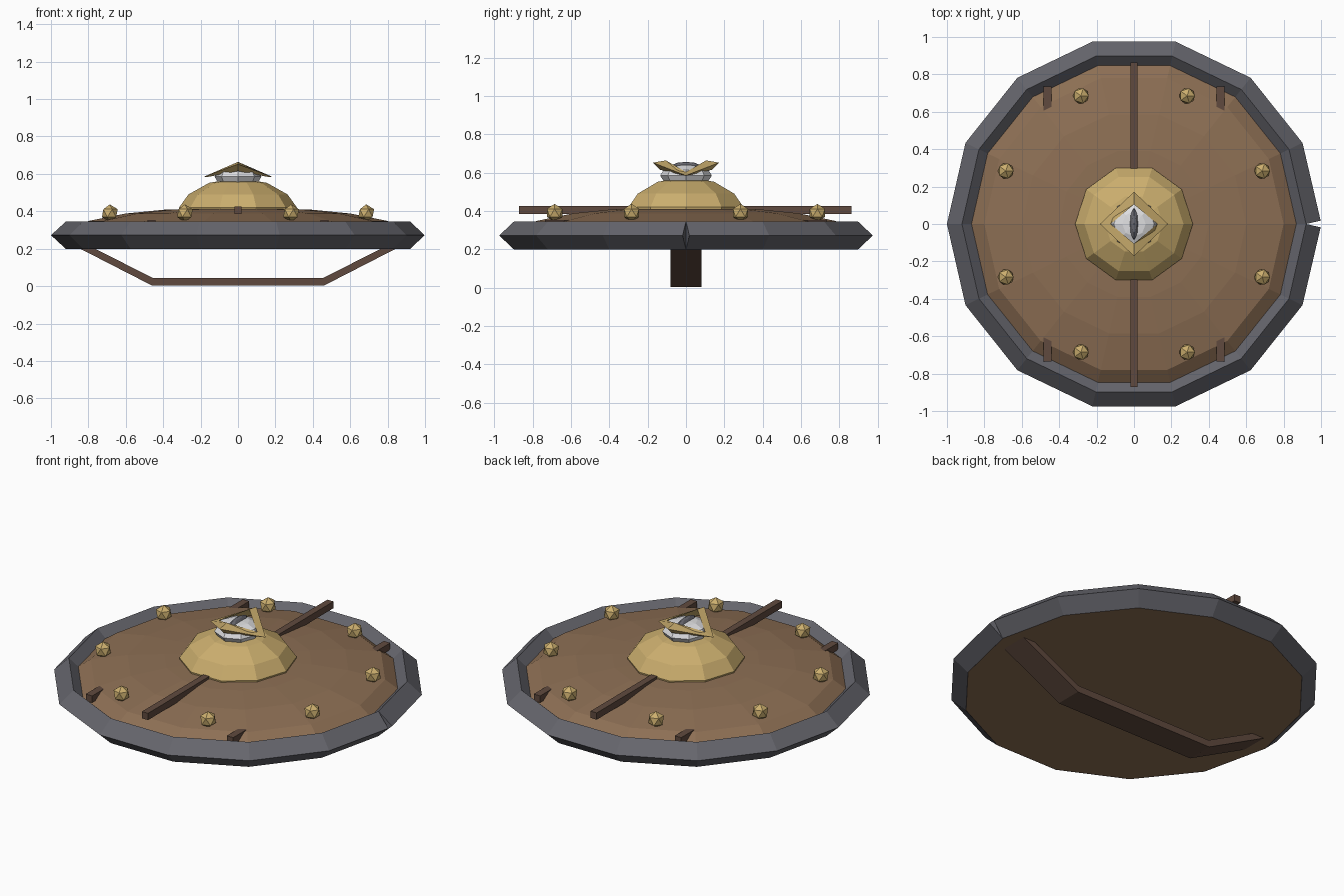
import bpy, bmesh, math
from math import sin, cos, pi, tau
from mathutils import Matrix, Vector

if "Cube" in bpy.data.objects:
    bpy.data.objects.remove(bpy.data.objects["Cube"])


def srgb(r, g, b):
    return [((c / 255 + 0.055) / 1.055) ** 2.4 for c in (r, g, b)] + [1]


def material(name, rgb):
    m = bpy.data.materials.new(name)
    m.diffuse_color = srgb(*rgb)
    m.use_nodes = True
    m.node_tree.nodes["Principled BSDF"].inputs["Base Color"].default_value = m.diffuse_color
    return m


WOOD = material("wood brown", (141, 111, 84))
DARK = material("dark wood", (96, 74, 62))
GOLD = material("brass", (203, 174, 110))
IRON = material("iron grey", (101, 101, 108))
WHITE = material("eye white", (222, 222, 224))


def finish(name, bm, mat):
    bmesh.ops.recalc_face_normals(bm, faces=bm.faces)
    me = bpy.data.meshes.new(name)
    bm.to_mesh(me)
    bm.free()
    me.materials.append(mat)
    ob = bpy.data.objects.new(name, me)
    bpy.context.collection.objects.link(ob)
    return ob


def loft(name, rings, mat, closed=False, caps=True):
    """Skin a list of equal point rings."""
    bm = bmesh.new()
    rows = [[bm.verts.new(p) for p in ring] for ring in rings]
    n = len(rows[0])
    for i in range(len(rows) if closed else len(rows) - 1):
        a, b = rows[i], rows[(i + 1) % len(rows)]
        for j in range(n):
            k = (j + 1) % n
            bm.faces.new((a[j], a[k], b[k], b[j]))
    if caps and not closed:
        bm.faces.new(rows[0])
        bm.faces.new(rows[-1])
    return finish(name, bm, mat)


def lathe(name, profile, sides, mat):
    return loft(name, [[(r * cos(tau * i / sides), r * sin(tau * i / sides), z)
                        for i in range(sides)] for r, z in profile], mat)


def box(name, center, size, mat):
    bm = bmesh.new()
    bmesh.ops.create_cube(bm, size=1, matrix=Matrix.Translation(center) @ Matrix.Diagonal((*size, 1)))
    return finish(name, bm, mat)


def ellipsoid(name, center, radii, segs, rings, mat):
    bm = bmesh.new()
    bmesh.ops.create_uvsphere(bm, u_segments=segs, v_segments=rings, radius=1,
                              matrix=Matrix.Translation(center) @ Matrix.Diagonal((*radii, 1)))
    return finish(name, bm, mat)


# Domed round board with a flat back
SIDES = 14
lathe("board", [(0.92, 0.199), (0.88, 0.29), (0.80, 0.348), (0.60, 0.388),
                (0.40, 0.408), (0.20, 0.415)], SIDES, WOOD)

# Iron rim: diamond section swept round the board, with a small open seam at +x
R, HALF_W, HALF_H, ZC = 0.92, 0.08, 0.0735, 0.272
rings = []
for k in range(SIDES + 1):
    a = tau * k / SIDES
    tilt = pi / SIDES * ((k == 0) - (k == SIDES))   # square-cut ends
    mid = Vector((R * cos(a), R * sin(a), ZC))
    out = Vector((cos(a + tilt), sin(a + tilt), 0))
    up = Vector((0, 0, HALF_H))
    rings.append([mid + out * HALF_W, mid + up, mid - out * HALF_W, mid - up])
loft("rim", rings, IRON)

# Wooden battens: one long one in the middle, two short-rising ones at the sides
box("middle_batten", (0, -0.003, 0.405), (0.04, 1.735, 0.04), DARK)
for s in (-1, 1):
    box("side_batten", (s * 0.462, 0, 0.333), (0.042, 1.47, 0.04), DARK)

# Bent arm strap on the back
outer = [(-0.85, 0.203), (-0.46, 0.003), (0.46, 0.003), (0.85, 0.203)]
inner = [(0.77, 0.203), (0.455, 0.043), (-0.455, 0.043), (-0.77, 0.203)]
bm = bmesh.new()
sides = [[bm.verts.new((x, y, z)) for x, z in outer + inner] for y in (-0.08, 0.08)]
for j in range(8):
    k = (j + 1) % 8
    bm.faces.new((sides[0][j], sides[0][k], sides[1][k], sides[1][j]))
for side in sides:
    for i in range(3):
        bm.faces.new((side[i], side[i + 1], side[6 - i], side[7 - i]))
finish("arm_strap", bm, DARK)

# Round studs
for k in range(8):
    a = tau * (k + 0.5) / 8
    bm = bmesh.new()
    bmesh.ops.create_icosphere(bm, subdivisions=1, radius=0.047,
                               matrix=Matrix.Translation((0.742 * cos(a), 0.742 * sin(a), 0.39)))
    finish("stud", bm, GOLD)

# Central boss
lathe("boss", [(0.31, 0.38), (0.315, 0.42), (0.265, 0.49), (0.155, 0.552), (0.08, 0.565)], 10, GOLD)

# Eyeball and slit pupil
ellipsoid("eyeball", (0, 0, 0.585), (0.125, 0.135, 0.058), 8, 6, WHITE)
ellipsoid("pupil", (0, 0, 0.622), (0.026, 0.09, 0.034), 8, 6, IRON)

# Eyelids: a diamond loop rising to a peak at front and back
corner = [(0.182, 0.585), (0.125, 0.603), (0.165, 0.583)]
peak = [(0.172, 0.652), (0.105, 0.664), (0.135, 0.615)]
lids = []
for k in range(4):
    section = peak if k % 2 else corner
    dx, dy = ((1, 0), (0, 1), (-1, 0), (0, -1))[k]
    lids.append([(r * dx, r * dy, z) for r, z in section])
loft("eyelids", lids, GOLD, closed=True)
